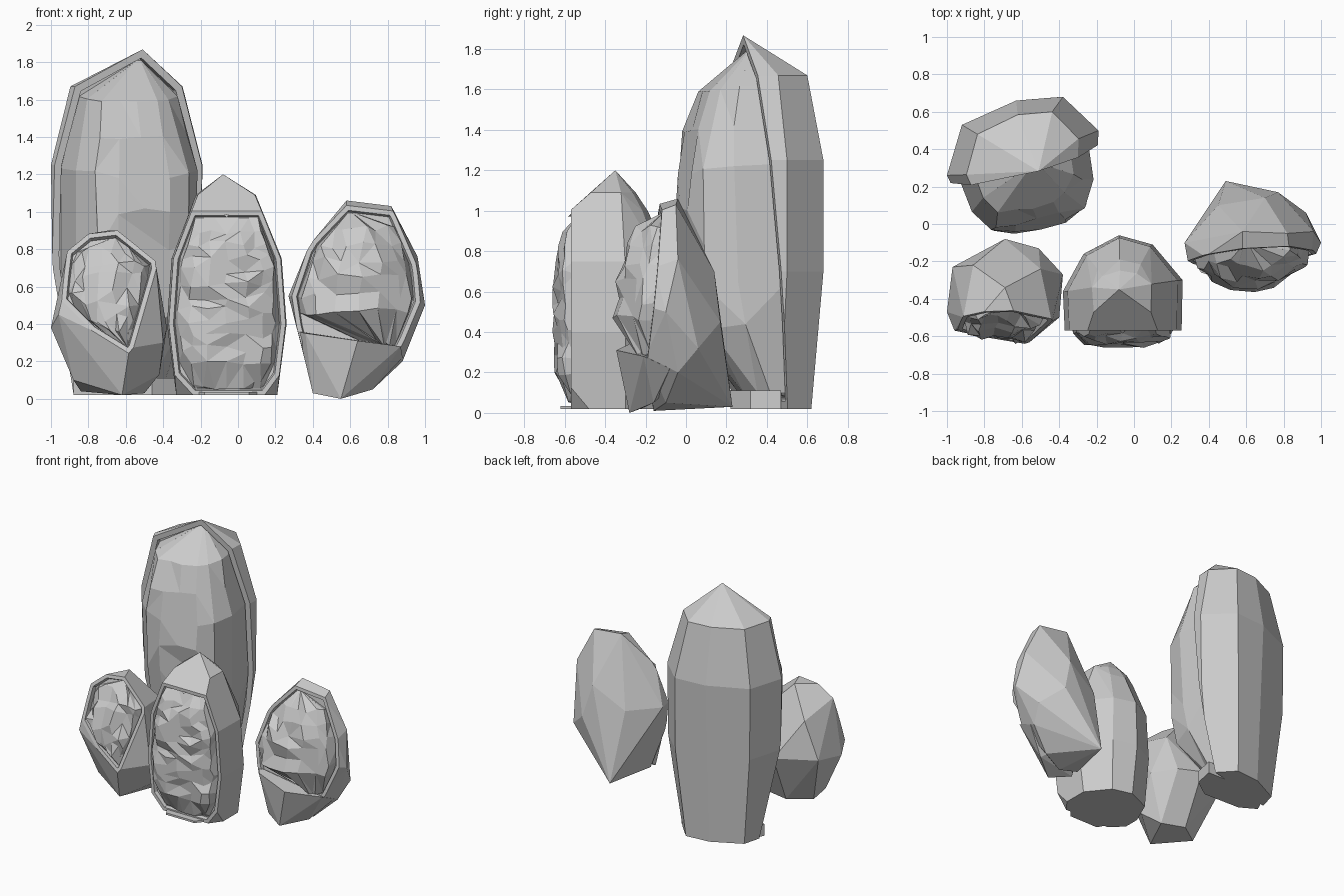
import bpy, bmesh, math, random
from mathutils import Vector

cube = bpy.data.objects.get("Cube")
if cube:
    bpy.data.objects.remove(cube, do_unlink=True)

stone = bpy.data.materials.new("grey_stone")
stone.use_nodes = True
stone.diffuse_color = (0.6, 0.6, 0.6, 1)
stone.node_tree.nodes["Principled BSDF"].inputs["Base Color"].default_value = (0.6, 0.6, 0.6, 1)


def finish(name, bm):
    bmesh.ops.recalc_face_normals(bm, faces=bm.faces)
    mesh = bpy.data.meshes.new(name)
    bm.to_mesh(mesh)
    bm.free()
    mesh.materials.append(stone)
    bpy.context.collection.objects.link(bpy.data.objects.new(name, mesh))


def stacked(outline, centre, rings, apex):
    """Points of a column: one outline scaled at several heights, plus a tip."""
    cx, cy = centre
    return [(cx + (x - cx) * sx, cy + (y - cy) * sy, z)
            for z, sx, sy in rings for x, y in outline] + [apex]


def hull_mesh(points):
    """Convex faceted stone around a few points."""
    bm = bmesh.new()
    for p in points:
        bm.verts.new(p)
    hull = bmesh.ops.convex_hull(bm, input=bm.verts)
    loose = {v for v in hull["geom_interior"] + hull["geom_unused"]
             if isinstance(v, bmesh.types.BMVert)}
    bmesh.ops.delete(bm, geom=list(loose), context='VERTS')
    bmesh.ops.dissolve_limit(bm, angle_limit=0.1, verts=bm.verts, edges=bm.edges)
    return bm


def shell(name, points, co, no, rim, recess):
    """Stone cut open on one side; returns the loop of its recessed floor."""
    bm = hull_mesh(points)
    bmesh.ops.bisect_plane(bm, geom=bm.verts[:] + bm.edges[:] + bm.faces[:],
                           plane_co=co, plane_no=no, clear_outer=True)
    bmesh.ops.remove_doubles(bm, verts=bm.verts, dist=0.015)
    open_edges = [e for e in bm.edges if e.is_boundary]
    mouth = bmesh.ops.contextual_create(bm, geom=open_edges)["faces"][0]
    bmesh.ops.recalc_face_normals(bm, faces=bm.faces)
    bmesh.ops.inset_region(bm, faces=[mouth], thickness=rim, use_even_offset=True)
    bmesh.ops.inset_region(bm, faces=[mouth], thickness=0.008, depth=-recess)
    loop = [v.co.copy() for v in mouth.verts]
    finish(name, bm)
    return loop


def span(loop, height):
    """Left and right limits of a flat loop of (u, v) pairs at one height."""
    hits = []
    for (u0, v0), (u1, v1) in zip(loop, loop[1:] + loop[:1]):
        if (v0 - height) * (v1 - height) <= 0 and v0 != v1:
            hits.append(u0 + (u1 - u0) * (height - v0) / (v1 - v0))
    return min(hits), max(hits)


def core(name, loop, no, bulge, square, foot, rows, cols, rough, seed):
    """Rough crystal face in stacked bands, swelling out of the recessed floor."""
    rng = random.Random(seed)
    across = Vector((0, 0, 1)).cross(no).normalized()
    up = no.cross(across)
    origin = loop[0]
    flat = [((p - origin).dot(across), (p - origin).dot(up)) for p in loop]
    low, high = min(v for _, v in flat), max(v for _, v in flat)
    bm = bmesh.new()
    grid = []
    for i in range(rows + 1):
        t = 0.99 * (2 * i / rows - 1)
        if i == 1:
            t = min(t, -0.96) if foot > 2 else t
        height = (low + high) / 2 + t * (high - low) / 2
        left, right = span(flat, height)
        swell = (1 - abs(t) ** (foot if t < 0 else 2)) ** 0.6
        line = []
        for j in range(cols + 1):
            s = -math.cos(math.pi * j / cols)
            u = (left + right) / 2 + s * (right - left) / 2
            p = origin + across * u + up * height
            if 0 < i < rows and 0 < j < cols:
                p += no * bulge * (1 - abs(s) ** square) ** 0.5 * swell
                p += no * rng.uniform(-rough, rough)
                p += across * rng.uniform(-rough, rough) * 0.6
                p += up * rng.uniform(-rough, rough)
            p.z = max(p.z, 0.02)
            line.append(bm.verts.new(p))
        grid.append(line)
    for a, b in zip(grid, grid[1:]):
        for j in range(cols):
            bm.faces.new((a[j], a[j + 1], b[j + 1], b[j]))
    bmesh.ops.triangulate(bm, faces=bm.faces)
    bmesh.ops.dissolve_limit(bm, angle_limit=0.14, verts=bm.verts, edges=bm.edges)
    finish(name, bm)


def geode(name, points, co, no, rim, recess, **crystal):
    no = Vector(no).normalized()
    loop = shell(name + "_shell", points, co, no, rim, recess)
    core(name + "_crystal_core", loop, no, **crystal)


def base_plate(name, outline, bottom, top):
    finish(name, hull_mesh([(x, y, z) for x, y in outline for z in (bottom, top)]))


# Tall column at the back
tall = stacked(
    [(-1, .26), (-.92, .53), (-.63, .66), (-.38, .68), (-.19, .5), (-.2, .2), (-.5, .0), (-.9, .05)],
    (-.6, .28),
    [(.02, .76, .85), (.7, .98, 1), (1.25, 1, 1), (1.67, .74, .8)], (-.51, .285, 1.87))
geode("tall_geode", tall, (-.6, .34, 1), (.25, -.97, -.09), .038, .04,
      bulge=.41, square=5, foot=8, rows=9, cols=8, rough=.018, seed=3)
base_plate("tall_base",
           [(-.88, .3), (-.76, .23), (-.46, .22), (-.32, .32), (-.29, .47), (-.8, .48)], .02, .11)

# Middle column at the front, with a pointed hood over its opening
middle = stacked(
    [(-.38, -.36), (-.27, -.16), (-.08, -.06), (.1, -.11), (.26, -.3), (.25, -.8), (-.36, -.8)],
    (-.07, -.33),
    [(.4, 1, 1), (.75, .92, .95), (1.0, .62, .52), (1.09, .5, .3)], (-.08, -.35, 1.2))
middle += [(x, y, .02) for x, y in
           [(-.33, -.36), (-.25, -.18), (-.07, -.1), (.08, -.14), (.21, -.3),
            (.21, -.48), (.12, -.6), (-.21, -.6), (-.33, -.48)]]
geode("middle_geode", middle, (0, -.57, 0), (0, -1, 0), .025, .025,
      bulge=.1, square=4, foot=6, rows=13, cols=8, rough=.022, seed=7)
base_plate("middle_base", [(-.22, -.55), (-.18, -.62), (.06, -.62), (.12, -.55)], .02, .035)
finish("middle_hood", hull_mesh(
    [(-.08, -.35, 1.2), (-.06, -.585, .97), (-.2, -.45, 1.07), (.06, -.45, 1.07), (-.08, -.38, 1)]))

# Small stone, opening tilted upward
small = [
    (-.93, -.56, .58), (-.58, -.65, .27), (-.44, -.52, .74), (-.64, -.475, .9),
    (-.81, -.48, .88), (-.91, -.5, .8), (-1, -.47, .38), (-.96, -.57, .45), (-.97, -.23, .42),
    (-.69, -.08, .42), (-.51, -.13, .4), (-.38, -.27, .38), (-.4, -.5, .3),
    (-.88, -.45, .1), (-.62, -.56, .02), (-.42, -.42, .13), (-.5, -.3, .03),
    (-.68, -.25, .04), (-.84, -.36, .04), (-.69, -.34, .9), (-.86, -.22, .7), (-.5, -.24, .7)]
geode("small_geode", small, (0, -.463, .9), (0, -1, .27), .025, .03,
      bulge=.075, square=4, foot=2, rows=8, cols=7, rough=.024, seed=11)

# Leaning stone on the far side, with a lip below its opening
leaning = [
    (.32, -.23, .36), (.29, -.21, .55), (.38, -.175, .82), (.58, -.145, 1.03),
    (.83, -.13, 1), (.95, -.155, .72), (.97, -.17, .52), (.87, -.2, .28),
    (.27, -.1, .55), (.58, -.04, 1.06), (.82, -.05, 1.03), (.96, -.04, .76),
    (1, -.1, .5), (.92, .06, .32), (.88, -.04, .2), (.45, .1, .55), (.7, .14, .7),
    (.77, .17, .45), (.4, -.14, .04), (.55, -.16, .01), (.72, -.1, .05), (.49, .23, .03)]
geode("leaning_geode", leaning, (.6, -.13, 1.03), (.06, -1, .1), .025, .025,
      bulge=.19, square=2, foot=4, rows=8, cols=8, rough=.022, seed=5)
finish("leaning_lip", hull_mesh(
    [(.32, -.2, .36), (.36, -.26, .35), (.64, -.345, .31), (.87, -.21, .28), (.88, -.08, .22),
     (.55, -.28, 0), (.4, -.2, .03), (.72, -.16, .05), (.5, 0, .2)]))
